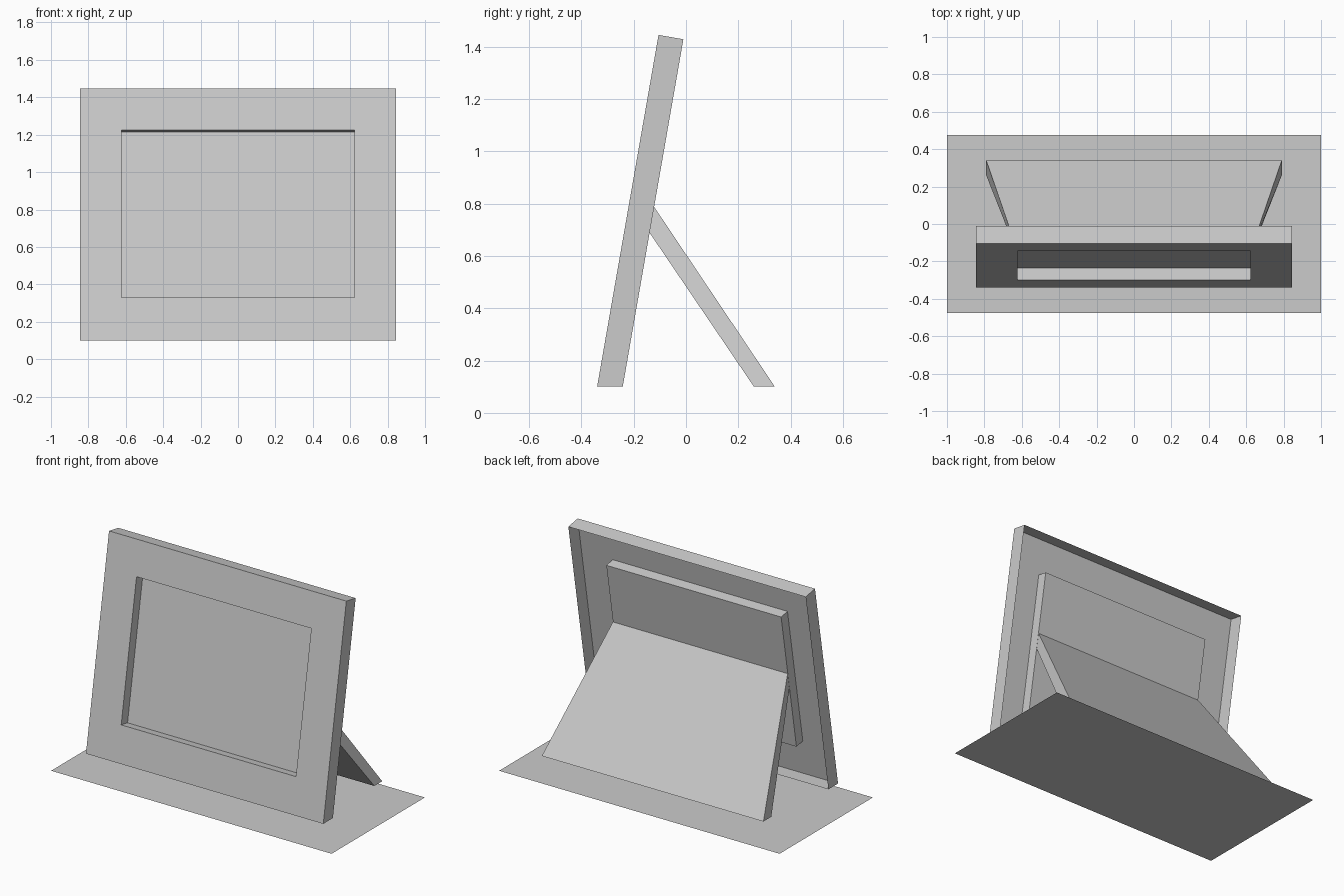
import bpy
from math import radians, sin, cos, tan

cube = bpy.data.objects.get("Cube")
if cube:
    bpy.data.objects.remove(cube, do_unlink=True)

TILT = radians(9.9)
BOTTOM, FRONT = 0.10, -0.34      # lower front edge of the frame
DEPTH, RECESS = 0.0965, 0.066    # rim depth and picture recess depth

grey = bpy.data.materials.new("light_grey")
grey.use_nodes = True
colour = (0.6, 0.6, 0.6, 1)
grey.diffuse_color = colour
grey.node_tree.nodes["Principled BSDF"].inputs["Base Color"].default_value = colour


def add_part(name, verts, faces):
    mesh = bpy.data.meshes.new(name)
    mesh.from_pydata(verts, [], faces)
    mesh.materials.append(grey)
    obj = bpy.data.objects.new(name, mesh)
    bpy.context.collection.objects.link(obj)
    return obj


def on_frame(x, u, d):
    """Point u up the leaning face and d behind it."""
    return (x, FRONT + u * sin(TILT) + d * cos(TILT),
            BOTTOM + u * cos(TILT) - d * sin(TILT))


def ring(half, low, high, d):
    return [on_frame(-half, low, d), on_frame(half, low, d),
            on_frame(half, high, d), on_frame(-half, high, d)]


def bridge(rings):
    """Join successive four-sided rings with quads."""
    return [(4 * r + i, 4 * r + (i + 1) % 4, 4 * r + 4 + (i + 1) % 4, 4 * r + 4 + i)
            for r in range(len(rings) - 1) for i in range(4)]


# Ground sheet
add_part("base_sheet", [(-1, -0.475, 0), (1, -0.475, 0), (1, 0.475, 0), (-1, 0.475, 0)],
         [(0, 1, 2, 3)])

# Leaning frame: open-backed shell with a sunken picture panel
rings = [ring(0.846, DEPTH * tan(TILT), 1.366, DEPTH),
         ring(0.846, 0, 1.366, 0),
         ring(0.623, 0.233, 1.142, 0),
         ring(0.623, 0.233, 1.142, RECESS)]
add_part("picture_frame", sum(rings, []), bridge(rings) + [(12, 13, 14, 15)])

# Rear support flap, widening towards its foot
top, foot = 0.623, 0.79
flap = [[(-top, -0.163, 0.724), (top, -0.163, 0.724),
         (top, -0.1455, 0.823), (-top, -0.1455, 0.823)],
        [(-foot, 0.26, BOTTOM), (foot, 0.26, BOTTOM),
         (foot, 0.34, BOTTOM), (-foot, 0.34, BOTTOM)]]
add_part("support_flap", sum(flap, []),
         [f[::-1] for f in bridge(flap)] + [(0, 1, 2, 3), (7, 6, 5, 4)])
